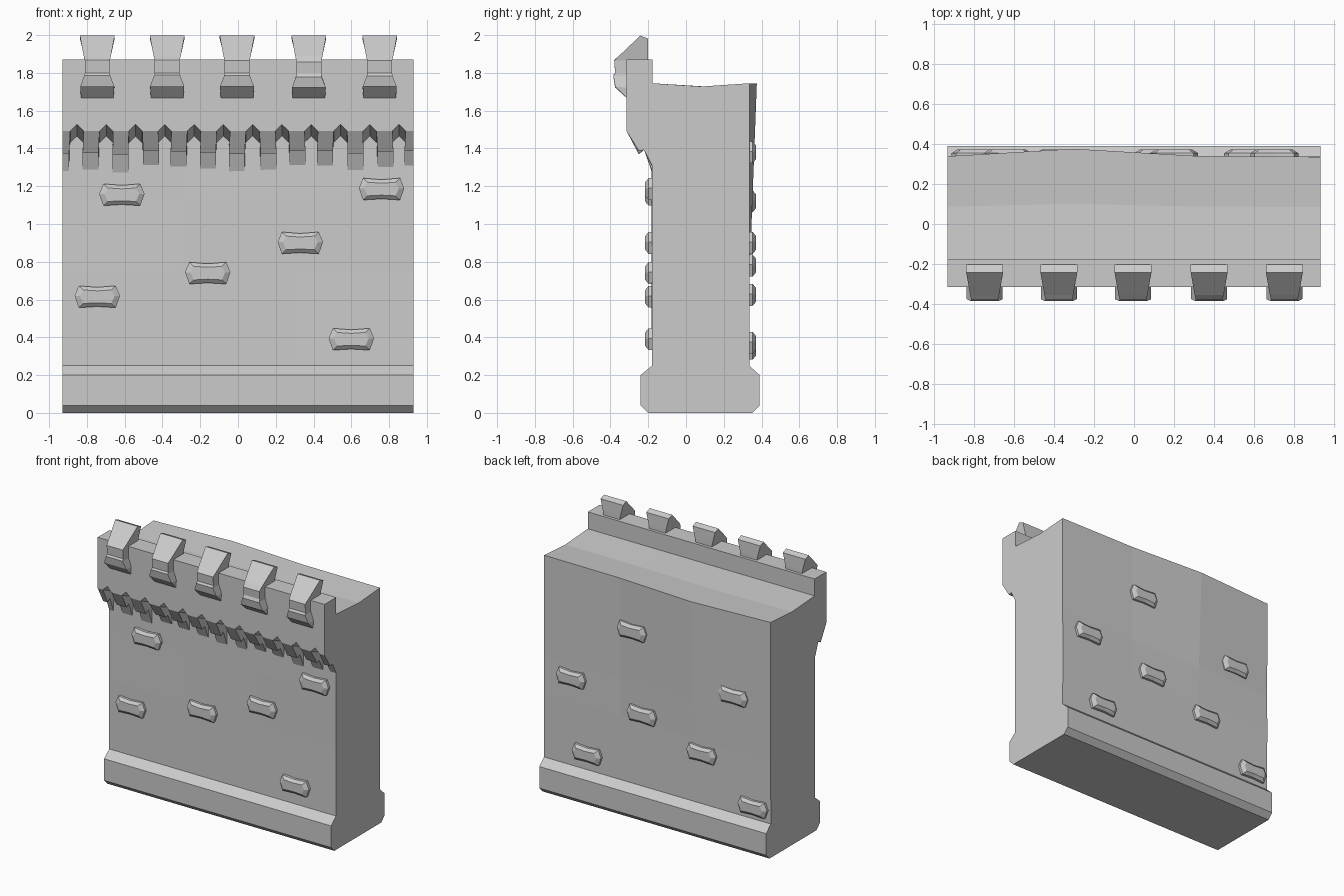
import bpy, bmesh, random

if "Cube" in bpy.data.objects:
    bpy.data.objects.remove(bpy.data.objects["Cube"])
random.seed(4)


def loft(name, rings):
    """Skin a list of equal-length closed rings and cap both ends."""
    bm = bmesh.new()
    vs = [[bm.verts.new(p) for p in r] for r in rings]
    n = len(rings[0])
    for a, b in zip(vs, vs[1:]):
        for i in range(n):
            j = (i + 1) % n
            bm.faces.new((a[i], a[j], b[j], b[i]))
    bm.faces.new(vs[0])
    bm.faces.new(vs[-1])
    bmesh.ops.recalc_face_normals(bm, faces=bm.faces)
    me = bpy.data.meshes.new(name)
    bm.to_mesh(me)
    bm.free()
    ob = bpy.data.objects.new(name, me)
    bpy.context.collection.objects.link(ob)
    return ob


# Wall with chamfered plinth; each column has its own back bulge
W = 0.93
rings = []
for x, bulge, dip in ((-W, .003, 0), (-.3, .04, -.004), (.3, .005, .004), (W, 0, 0)):
    prof = [(-.20, 0), (.35, 0), (.39, .04), (.39, .20), (.335, .25),
            (.337, .72 + dip), (.335 + bulge * .3, 1.0), (.335 + bulge, 1.745),
            (.085 + bulge * .4, 1.728), (-.18, 1.745),
            (-.18 - dip, 1.14), (-.18 + dip, .76), (-.18, .25),
            (-.24, .20), (-.24, .04)]
    rings.append([(x, y, z) for y, z in prof])
loft("wall", rings)

# Parapet with pointed arches cut along its lower edge
STEP = 2 * W / 12
HALF = 0.042
edge = [(-W, 0)]
for i in range(12):
    a = -W + i * STEP
    edge += [(a + HALF, 0), (a + STEP / 2, .035), (a + STEP - HALF, 0)]
edge.append((W, 0))
loft("parapet", [[(x, -.315, 1.87), (x, -.178, 1.87),
                  (x, -.178, 1.43 + h), (x, -.315, 1.492 + h)] for x, h in edge])

# Corbels between the arches, half ones at the ends
for i in range(13):
    c = -W + i * STEP
    drop = random.uniform(-.025, .02)
    skew = random.uniform(-.008, .008)
    prof = [(-.315, 1.492, 0), (-.25, 1.38 + drop * .5, skew), (-.222, 1.392, skew),
            (-.18, 1.295 + drop, skew), (-.17, 1.295 + drop, skew), (-.17, 1.492, 0)]
    loft("corbel", [[(max(-W, min(W, c + s * HALF + k)), y, z) for y, z, k in prof]
                    for s in (-1, 1)])

# Waisted battlement teeth hooked over the parapet front
for c in (-.745, -.375, -.005, .375, .75):
    t = random.uniform(-.01, .01)
    sections = [  # z front, y front, z back, y back, half width
        (1.668, -.315, 1.668, -.30, .086),
        (1.728 + t, -.375, 1.72, -.30, .09),
        (1.785 + t, -.385, 1.785, -.22, .068),
        (1.80, -.375, 1.80, -.205, .066),
        (1.865 + t, -.38, 1.865, -.20, .066),
        (1.89, -.355, 1.90, -.20, .072),
        (1.997, -.242, 1.982, -.202, .092)]
    loft("battlement_tooth", [[(c - w, yf, zf), (c + w, yf, zf), (c + w, yb, zb), (c - w, yb, zb)]
                              for zf, yf, zb, yb, w in sections])


# Raised stones: pointed ends, slightly waisted, bevelled face
def stone(name, x, z, y, out):
    outer = [(-.12, .005), (-.098, .058), (0, .05), (.098, .058),
             (.12, .005), (.098, -.058), (0, -.052), (-.098, -.058)]
    def ring(f, g, d):
        return [(x + px * f, y + out * d, z + pz * g) for px, pz in outer]
    loft(name, [ring(1, 1, -.02), ring(1, 1, .018), ring(.76, .62, .036)])


for x, z in ((-.615, 1.155), (.76, 1.185), (.33, .90), (-.16, .74), (-.745, .615), (.6, .39)):
    stone("front_stone", x, z, -.18, -1)
for x, z in ((.2, 1.38), (.7, .90), (-.63, 1.12), (.12, .78), (.57, .37), (-.37, .625), (-.79, .34)):
    stone("back_stone", x, z, .335, 1)
